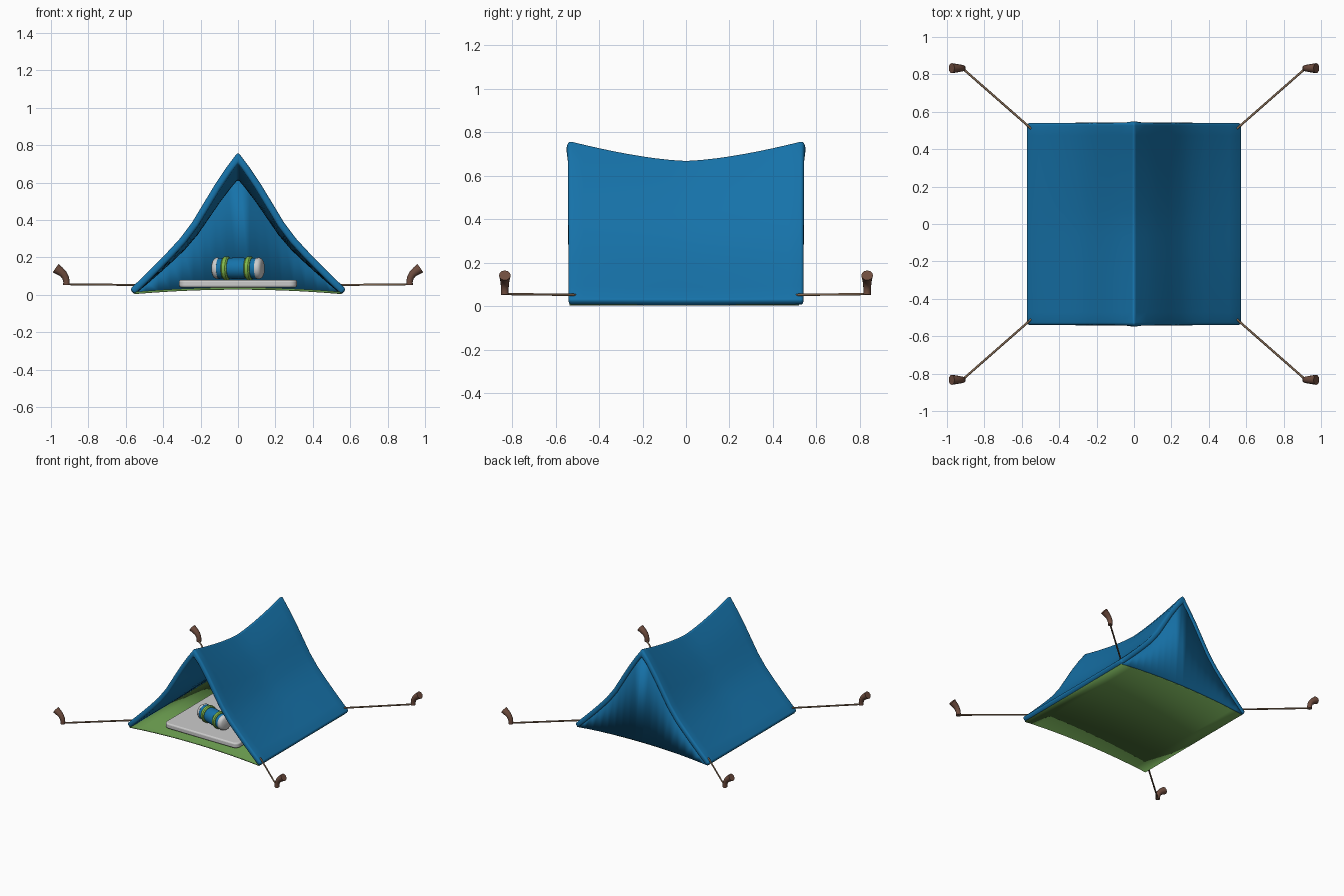
import bpy, bmesh, math
from mathutils import Matrix

if "Cube" in bpy.data.objects:
    bpy.data.objects.remove(bpy.data.objects["Cube"])


def material(name, rgb):
    m = bpy.data.materials.new(name)
    m.diffuse_color = (*rgb, 1)
    m.use_nodes = True
    m.node_tree.nodes["Principled BSDF"].inputs["Base Color"].default_value = m.diffuse_color
    return m


BLUE = material("blue_canvas", (0.008, 0.17, 0.40))
GREEN = material("green_fabric", (0.13, 0.30, 0.07))
BAND = material("lime_strap", (0.22, 0.48, 0.07))
BROWN = material("brown_wood", (0.16, 0.075, 0.05))
ROPE = material("rope", (0.24, 0.15, 0.09))
D = 0.54  # half depth of the tent


def finish(name, bm, mat=None, thick=0, bevel=0, segs=3, angle=40):
    me = bpy.data.meshes.new(name)
    bm.to_mesh(me)
    bm.free()
    ob = bpy.data.objects.new(name, me)
    bpy.context.collection.objects.link(ob)
    if mat:
        me.materials.append(mat)
    if thick:
        s = ob.modifiers.new("thickness", 'SOLIDIFY')
        s.thickness, s.offset, s.use_even_offset = thick, -1, True
    if bevel:
        b = ob.modifiers.new("round", 'BEVEL')
        b.width, b.segments = bevel, segs
        b.limit_method, b.angle_limit = 'ANGLE', math.radians(angle)
    bpy.ops.object.select_all(action='DESELECT')
    ob.select_set(True)
    bpy.context.view_layer.objects.active = ob
    bpy.ops.object.shade_smooth_by_angle(angle=math.radians(40))
    return ob


def sheet(rows):
    """Quad grid from rows of points."""
    bm = bmesh.new()
    vs = [[bm.verts.new(p) for p in r] for r in rows]
    for a, b in zip(vs, vs[1:]):
        for k in range(len(a) - 1):
            bm.faces.new((a[k], a[k + 1], b[k + 1], b[k]))
    return bm


def tube(name, pts, radii, mat, bevel_res=3):
    cu = bpy.data.curves.new(name, 'CURVE')
    cu.dimensions = '3D'
    cu.bevel_depth, cu.bevel_resolution, cu.use_fill_caps = 1, bevel_res, True
    sp = cu.splines.new('POLY')
    sp.points.add(len(pts) - 1)
    for p, co, r in zip(sp.points, pts, radii):
        p.co, p.radius = (*co, 1), r
    sp.use_smooth = True
    cu.materials.append(mat)
    ob = bpy.data.objects.new(name, cu)
    bpy.context.collection.objects.link(ob)


# roof canvas: sagging cross-section, ridge dipping in the middle
half = [(0, 0.768), (0.065, 0.68), (0.125, 0.59), (0.185, 0.49), (0.245, 0.39),
        (0.31, 0.303), (0.375, 0.232), (0.44, 0.165), (0.51, 0.095), (0.578, 0.03)]
profile = [(-x, z) for x, z in half[:0:-1]] + half


def sag(y):
    return 1 - 0.125 * (1 - abs(y / D) ** 1.5)


ys = [D * k / 8 for k in range(-8, 9)]
roof = sheet([[(x, y, 0.03 + (z - 0.03) * sag(y)) for x, z in profile] for y in ys])
finish("roof_canvas", roof, BLUE, thick=0.038, bevel=0.014)

# back wall with a bottom edge lifted in the middle
inner = [(x * 0.965, max(z - 0.025, 0.012)) for x, z in profile]
top = [(x, D - 0.006, z) for x, z in inner]
low = [(x, D - 0.006, 0.008 + 0.03 * (1 - (x / 0.56) ** 2)) for x, z in inner]
finish("back_wall", sheet([top, low]), BLUE, thick=0.03)

# ground sheet
xs = [0.555 * k / 6 for k in range(-6, 7)]
floor = sheet([[(x, y, 0.016 + 0.024 * (1 - (x / 0.555) ** 2)) for x in xs]
               for y in (-D + 0.005, D - 0.02)])
finish("ground_sheet", floor, GREEN, thick=0.012)

# sleeping mat
bm = bmesh.new()
bmesh.ops.create_cube(bm, size=1, matrix=Matrix.Translation((0, 0, 0.06))
                      @ Matrix.Diagonal((0.63, 0.92, 0.04, 1)))
verticals = [e for e in bm.edges if abs(e.verts[0].co.z - e.verts[1].co.z) > 0.01]
bmesh.ops.bevel(bm, geom=verticals, offset=0.04, segments=4, profile=0.5, affect='EDGES')
finish("sleeping_mat", bm, None, bevel=0.01)

# bedroll lying on the mat
PLACE = Matrix.Translation((0, -0.29, 0.142)) @ Matrix.Rotation(math.radians(-17), 4, 'Z')


def lathe(name, prof, mat=None):
    n = 28
    rows = [[PLACE @ Matrix.Rotation(2 * math.pi * k / n, 4, 'X') @ Matrix.Translation((x, 0, r)).to_translation()
             for x, r in prof] for k in range(n + 1)]
    bm = sheet(rows)
    bmesh.ops.remove_doubles(bm, verts=bm.verts, dist=1e-5)
    bmesh.ops.recalc_face_normals(bm, faces=bm.faces)
    finish(name, bm, mat)


lathe("bedroll", [(-0.115, 0), (-0.115, 0.05), (-0.105, 0.056), (-0.085, 0.055), (-0.06, 0.052),
                  (-0.03, 0.057), (0.03, 0.057), (0.06, 0.052), (0.085, 0.055),
                  (0.105, 0.056), (0.115, 0.05), (0.115, 0)], BLUE)
for side, s in (("left", -1), ("right", 1)):
    lathe("bedroll_strap_" + side, [(s * 0.064 + dx, r) for dx, r in
          ((-0.016, 0.045), (-0.016, 0.058), (-0.009, 0.064), (0.009, 0.064),
           (0.016, 0.058), (0.016, 0.045))], BAND)
    lathe("bedroll_end_" + side, [(s * x, r) for x, r in
          ((0.104, 0.04), (0.106, 0.056), (0.118, 0.058), (0.13, 0.052), (0.137, 0.04), (0.138, 0))])

# bent pegs and guy ropes at the four corners
for sx, nx in ((-1, "left"), (1, "right")):
    for sy, ny in ((-1, "front"), (1, "back")):
        peg = [(0.918, 0.053), (0.917, 0.07), (0.921, 0.09), (0.932, 0.11), (0.95, 0.126), (0.975, 0.143)]
        tube(f"peg_{ny}_{nx}", [(sx * x, sy * 0.833, z) for x, z in peg],
             (0.017, 0.017, 0.018, 0.02, 0.023, 0.027), BROWN, 4)
        tube(f"guy_rope_{ny}_{nx}", [(sx * 0.55, sy * 0.51, 0.053), (sx * 0.918, sy * 0.833, 0.057)],
             (0.006, 0.006), ROPE, 1)
